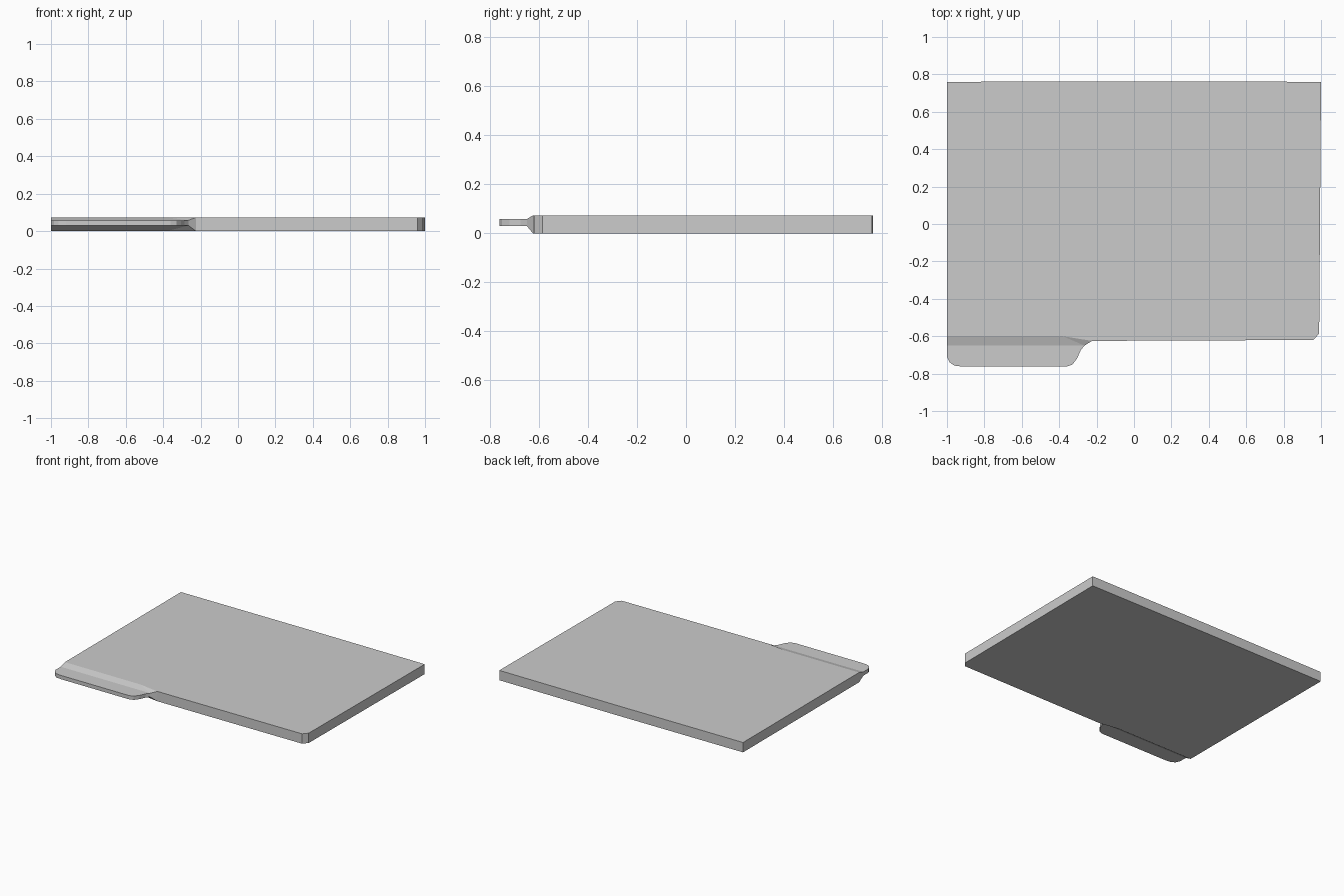
import bpy, bmesh

if "Cube" in bpy.data.objects:
    bpy.data.objects.remove(bpy.data.objects["Cube"])

# Outlines (x, y): main slab, and thin tab at the front left
slab = [(-1, -0.60), (-0.38, -0.60), (-0.225, -0.625), (0.96, -0.62),
        (0.99, -0.585), (1, 0.76), (0, 0.763), (-1, 0.76)]
tab = [(-1, -0.65), (-1, -0.71), (-0.985, -0.74), (-0.96, -0.757), (-0.92, -0.762),
       (-0.36, -0.762), (-0.33, -0.752), (-0.305, -0.72), (-0.285, -0.675), (-0.265, -0.65)]

bm = bmesh.new()


def ring(points, z):
    return [bm.verts.new((x, y, z)) for x, y in points]


def walls(low, high, first, last):
    for i in range(first, last):
        j = (i + 1) % len(low)
        bm.faces.new((low[i], low[j], high[j], high[i]))


# Slab and tab top and bottom faces
s_low, s_high = ring(slab, 0.0), ring(slab, 0.073)
t_low, t_high = ring(tab, 0.03), ring(tab, 0.058)
for r in (s_low, s_high, t_low, t_high):
    bm.faces.new(r)

# Upright edges of the slab and the tab
walls(s_low, s_high, 2, len(slab))
walls(t_low, t_high, 0, len(tab) - 1)

# Tapered step from slab down to tab, above and below
for s, t in ((s_low, t_low), (s_high, t_high)):
    bm.faces.new((s[0], s[1], t[-1], t[0]))
    bm.faces.new((s[1], s[2], t[-1]))
# Ends of the tapered step
bm.faces.new((s_low[0], s_high[0], t_high[0], t_low[0]))
bm.faces.new((s_low[2], s_high[2], t_high[-1], t_low[-1]))

# The slab walls loop closes at the left side, so only normals remain
bmesh.ops.recalc_face_normals(bm, faces=bm.faces)
mesh = bpy.data.meshes.new("tabbed_panel")
bm.to_mesh(mesh)
bm.free()
bpy.context.collection.objects.link(bpy.data.objects.new("tabbed_panel", mesh))
